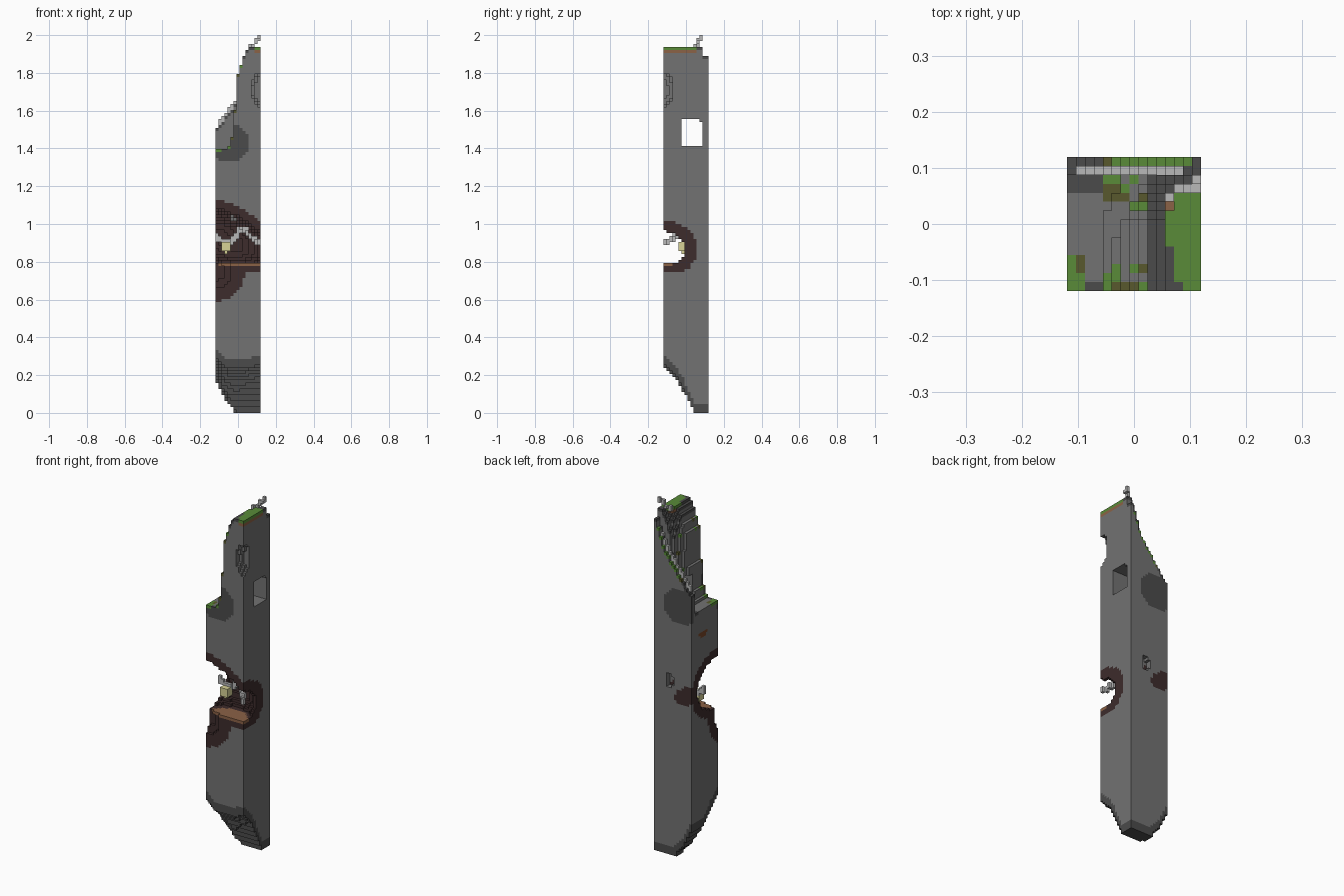
import bpy, bmesh, math, random
from mathutils import Vector

random.seed(4)
if "Cube" in bpy.data.objects:
    bpy.data.objects.remove(bpy.data.objects["Cube"])

N, LAYERS = 15, 122
S = 2 / 126          # block size
HALF = N * S / 2

COLOURS = {
    "stone_grey": (.17, .17, .17),
    "shadow_stone": (.07, .07, .07),
    "dark_bark": (.047, .025, .025),
    "tan_wood": (.26, .122, .061),
    "moss_green": (.10, .26, .04),
    "olive_moss": (.098, .098, .026),
    "pale_grey": (.48, .48, .48),
    "cream": (.68, .645, .305),
    "rust": (.19, .06, .02),
}
NAMES = list(COLOURS)
MATS = []
for name, rgb in COLOURS.items():
    m = bpy.data.materials.new(name)
    m.use_nodes = True
    m.diffuse_color = (*rgb, 1)
    m.node_tree.nodes["Principled BSDF"].inputs["Base Color"].default_value = (*rgb, 1)
    MATS.append(m)


def interp(points, t):
    for (a, u), (b, v) in zip(points, points[1:]):
        if t <= b:
            return u + (v - u) * max(0, (t - a) / (b - a))
    return points[-1][1]


def ball(p, centre, radii):
    return sum(((a - c) / r) ** 2 for a, c, r in zip(p, centre, radii)) < 1


def build(name, blocks):
    """Make one mesh from the outer sides of a dictionary of blocks."""
    bm = bmesh.new()
    verts = {}

    def vert(c):
        if c not in verts:
            verts[c] = bm.verts.new((c[0] * S - HALF, c[1] * S - HALF, c[2] * S))
        return verts[c]

    for cell, colour in blocks.items():
        for axis in range(3):
            for side in (0, 1):
                near = list(cell)
                near[axis] += 2 * side - 1
                if tuple(near) in blocks:
                    continue
                ring = []
                for a, b in ((0, 0), (1, 0), (1, 1), (0, 1)):
                    c = list(cell)
                    c[axis] += side
                    c[(axis + 1) % 3] += a
                    c[(axis + 2) % 3] += b
                    ring.append(vert(tuple(c)))
                face = bm.faces.new(ring if side else ring[::-1])
                face.material_index = NAMES.index(colour)
    mesh = bpy.data.meshes.new(name)
    bm.to_mesh(mesh)
    bm.free()
    for m in MATS:
        mesh.materials.append(m)
    ob = bpy.data.objects.new(name, mesh)
    bpy.context.collection.objects.link(ob)


# Broken top: low bowl on the left, tall stump on the right, thin rim behind
SLOPE = [(-.12, 1.39), (-.04, 1.41), (-.02, 1.55), (0, 1.8), (.03, 1.89), (.06, 1.94)]
RIM = [(-.12, 1.5), (-.05, 1.58), (0, 1.65), (.06, 1.73), (.09, 1.82), (.12, 1.92)]


def top(x, y):
    if y > .09:
        return interp(RIM, x)
    return interp(SLOPE, x - .5 * max(0, y))


# Tapered, chipped foot
FOOT_X = [(-.12, .17), (-.1, .13), (-.06, .06), (-.02, .01), (0, 0)]
FOOT_Y = [(-.12, .24), (-.08, .21), (-.04, .16), (0, .09), (.03, .03), (.05, 0)]


def bottom(x, y):
    return math.hypot(interp(FOOT_X, x), interp(FOOT_Y, y)) + .15 * max(0, x) * (y < 0)


def hollow(p, grow=0):
    x = p[0]
    return ball(p, (-.09, -.13, .9 - .3 * x), (.26 + grow, .2 + grow, .15 + grow))


def chip(p, grow=0):
    return ball(p, (-.12, -.13, .75), (.1 + grow, .04 + grow, .1 + grow))


def window(p):
    x, y, z = p
    return -.03 < y < .085 and 1.42 < z < 1.56 - .5 * max(0, abs(y - .02) - .03)


def solid(p):
    x, y, z = p
    if not bottom(x, y) <= z <= top(x, y):
        return False
    if (hollow(p) and z > .8) or chip(p) or window(p):
        return False
    if ball(p, (.13, -.13, 1.71), (.06, .07, .1)):       # corner knot hole
        return False
    return not (y > .09 and ball(p, (.02, .12, .99), (.025, .1, .045)))


def paint(p):
    x, y, z = p
    gap = top(x, y) - z
    if hollow(p) and z <= .8:
        return "tan_wood" if z > .784 else "dark_bark"
    if y < .1 and ball(p, (-.02, .06, 1.04), (.035, .1, .03)):
        return "stone_grey"
    if hollow(p, .05) and z > .74 or chip(p, .06):
        return "dark_bark"
    if x < -.1 and ball(p, (-.12, .01, 1.26), (.05, .04, .018)):
        return "rust"
    if z < bottom(x, y) + .05:
        return "shadow_stone"
    if z > 1.9 and y < .05 and x > .05 + .3 * abs(y):
        return "moss_green" if z > 1.925 else "tan_wood"
    if gap < S:
        if (x < -.08 and y < -.05) or (y > .1 and -.05 < x < .1):
            return "moss_green" if random.random() < .8 else "olive_moss"
        if -.05 < x < .03 and (.03 < y < .09 or y < -.07):
            return random.choice(["moss_green", "olive_moss", "stone_grey"])
        if y > .06 or x > .02:
            return "shadow_stone"
    if abs(y) > .1 and ((x + .05) / .11) ** 2 + ((z - 1.43) / .1) ** 2 < 1:
        return "shadow_stone"
    return "stone_grey"


pillar = {}
for i in range(N):
    for j in range(N):
        for k in range(LAYERS):
            p = ((i + .5) * S - HALF, (j + .5) * S - HALF, (k + .5) * S)
            if solid(p):
                pillar[i, j, k] = paint(p)
build("stone_pillar", pillar)


def strand(name, points, thick=1):
    """Trace a chain of blocks through the points."""
    blocks = {}
    for a, b in zip(points, points[1:]):
        for t in range(21):
            x, y, z = Vector(a).lerp(Vector(b), t / 20)
            i, j, k = (math.floor((x + HALF) / S), math.floor((y + HALF) / S), math.floor(z / S))
            for d in range(thick):
                cell = (min(max(i, 0), N - 1), min(max(j, 0), N - 1), k + d)
                if cell not in pillar:
                    blocks[cell] = "pale_grey"
    build(name, blocks)


# Pale roots in the hollow, along the rim and sprouting from the top
strand("hollow_root", [(-.115, .0, .93), (-.07, .0, .89), (-.03, .01, .9), (.02, .01, .98),
                       (.06, -.05, .93), (.11, -.11, .89)], 2)
strand("rim_root", [(x, .1, interp(RIM, x) + .01) for x in (-.1, -.06, -.02, .02, .06, .08)])
strand("top_twig", [(.06, .05, 1.93), (.08, .06, 1.945), (.1, .06, 1.965), (.11, .08, 1.99)])

# Small fungus on the hollow floor
fungus = {(i, j, k): "cream" for i in (2, 3, 4) for j in (5, 6, 7) for k in range(53, 57)
          if k > 53 or (i == 3 and j == 6)}
build("fungus", fungus)
